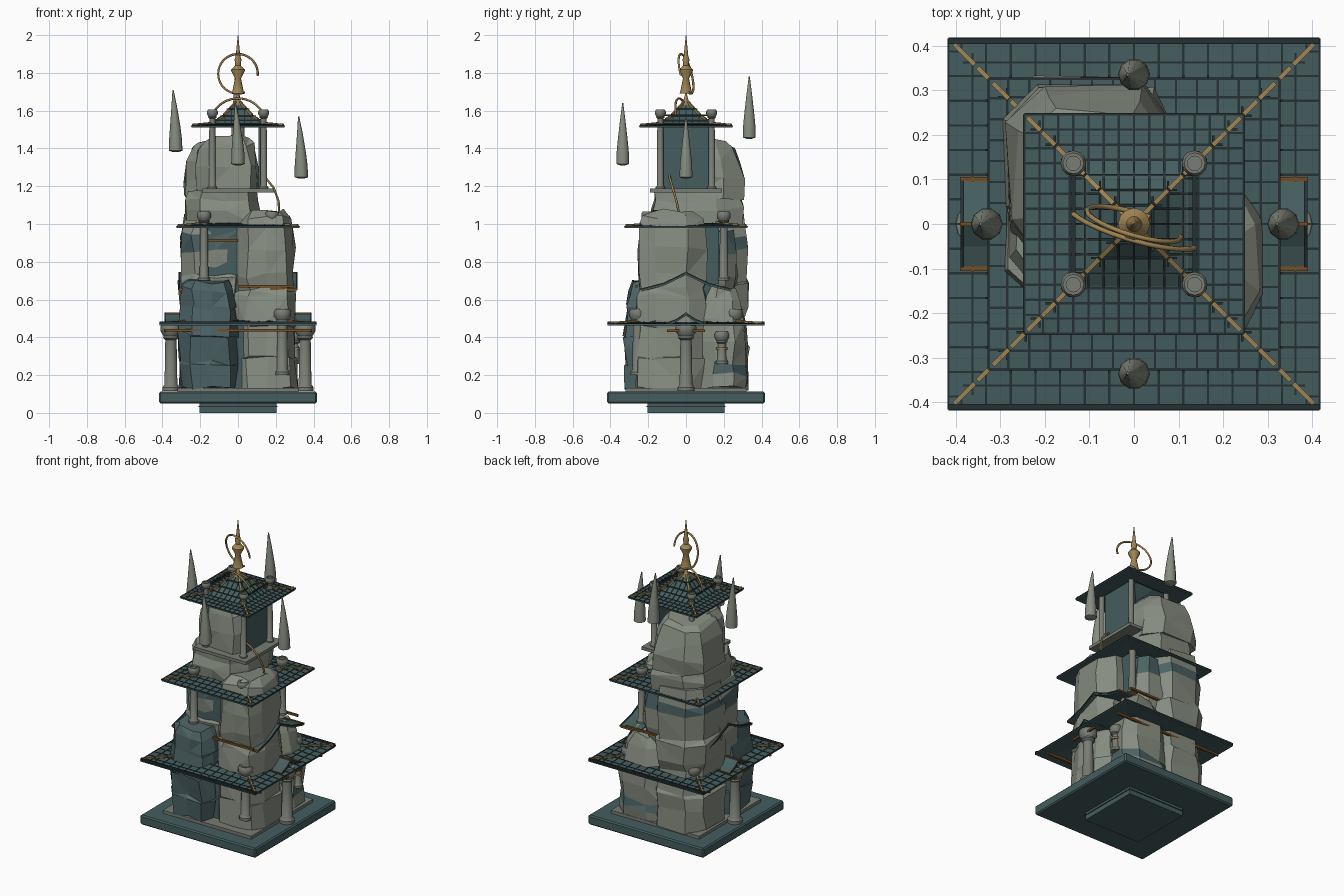
import bpy, bmesh, math, random
from mathutils import Vector, Matrix

random.seed(4)
old = bpy.data.objects.get("Cube")
if old:
    bpy.data.objects.remove(old)


def material(name, rgb):
    m = bpy.data.materials.new(name)
    m.use_nodes = True
    m.diffuse_color = (*rgb, 1)
    m.node_tree.nodes["Principled BSDF"].inputs["Base Color"].default_value = (*rgb, 1)
    return m


STONE = material("pale stone", (.24, .265, .218))
COLUMN = material("grey column stone", (.19, .205, .175))
TEAL = material("teal slate", (.06, .11, .113))
MOSS = material("blue green rock", (.073, .122, .128))
SEAM = material("dark seam", (.018, .031, .033))
GOLD = material("aged gold", (.35, .23, .085))
WOOD = material("orange wood", (.19, .078, .015))


def finish(name, bm, *mats, smooth=False):
    bmesh.ops.recalc_face_normals(bm, faces=bm.faces)
    mesh = bpy.data.meshes.new(name)
    bm.to_mesh(mesh)
    bm.free()
    for m in mats:
        mesh.materials.append(m)
    ob = bpy.data.objects.new(name, mesh)
    bpy.context.collection.objects.link(ob)
    if smooth:
        bpy.ops.object.select_all(action='DESELECT')
        ob.select_set(True)
        bpy.context.view_layer.objects.active = ob
        bpy.ops.object.shade_smooth_by_angle(angle=math.radians(40))
    return ob


def slab(name, half, z0, z1, mat, bevel=0.0):
    bm = bmesh.new()
    size = Matrix.Diagonal((half * 2, half * 2, z1 - z0, 1))
    bmesh.ops.create_cube(bm, size=1, matrix=Matrix.Translation((0, 0, (z0 + z1) / 2)) @ size)
    if bevel:
        bmesh.ops.bevel(bm, geom=bm.edges[:], offset=bevel, segments=1, affect='EDGES')
    return finish(name, bm, mat)


def bars(name, segments, width, mat, height=None):
    """Square rods between pairs of points, gathered in one object."""
    bm = bmesh.new()
    for p, q in segments:
        p, q = Vector(p), Vector(q)
        d = q - p
        frame = d.to_track_quat('X', 'Z').to_matrix().to_4x4()
        size = Matrix.Diagonal((d.length, width, height or width, 1))
        bmesh.ops.create_cube(bm, size=1, matrix=Matrix.Translation((p + q) / 2) @ frame @ size)
    return finish(name, bm, mat)


def loft(bm, rings):
    rows = [[bm.verts.new(p) for p in ring] for ring in rings]
    n = len(rows[0])
    for a, b in zip(rows, rows[1:]):
        for i in range(n):
            bm.faces.new((a[i], a[(i + 1) % n], b[(i + 1) % n], b[i]))
    bm.faces.new(rows[0][::-1])
    bm.faces.new(rows[-1])


def lathe(name, profile, mat, at=(0, 0, 0), sides=12, bend=0.0):
    bm = bmesh.new()
    top = profile[-1][1]
    rings = []
    for r, z in profile:
        rings.append([Vector(at) + Vector((r * math.cos(t) - bend * (z / top) ** 2, r * math.sin(t), z))
                      for t in (math.tau * i / sides for i in range(sides))])
    loft(bm, rings)
    return finish(name, bm, mat, smooth=True)


def column(name, x, y, z0, z1, r):
    h = z1 - z0
    lathe(name, [(r * 1.35, 0), (r * 1.35, r * .6), (r, r), (r * .88, h - r * 2.6), (r * 1.25, h - r * 2.3),
                 (r * 1.15, h - r * 2), (r * 1.6, h - r * 1.3), (r * 1.6, h - r * .5), (r * 1.3, h),
                 (r * .9, h), (r * .9, h - r * .4)], COLUMN, (x, y, z0))


def rock(name, x, y, levels, mat, mossy=(), tilt=0.0):
    """Faceted boulder: x and y are extents, levels are (height, scale), tilt slants the ledges."""
    (x0, x1), (y0, y1) = x, y
    cx, cy, hx, hy = (x0 + x1) / 2, (y0 + y1) / 2, (x1 - x0) / 2, (y1 - y0) / 2
    outline = [(1, -.5), (1, .45), (.6, 1), (-.5, 1), (-1, .6), (-1, -.55), (-.6, -1), (.1, -1), (.75, -1)]
    j = lambda s: random.uniform(-s, s)
    rings = [[(cx + hx * u * s + j(.011), cy + hy * v * s + j(.011), z + j(.014) + (tilt * (u - v) if i else 0))
              for u, v in outline] for i, (z, s) in enumerate(levels)]
    bm = bmesh.new()
    loft(bm, rings)
    for f in bm.faces:
        z = f.calc_center_median().z
        f.material_index = int(any(a < z < b for a, b in mossy))
    bmesh.ops.triangulate(bm, faces=[f for f in bm.faces if len(f.verts) == 4 and random.random() < .5])
    return finish(name, bm, mat, MOSS)


def roof(name, profile, rows, pitch):
    """Square roof; profile lists (half width, height) from eave to centre."""
    bm = bmesh.new()
    square = lambda r, z: [(r, -r, z), (r, r, z), (-r, r, z), (-r, -r, z)]
    under = [(r, z - .01) for r, z in profile[::-1]]
    loft(bm, [square(r, z) for r, z in under + profile])
    finish(name, bm, TEAL)

    def height(r):
        for (ra, za), (rb, zb) in zip(profile, profile[1:]):
            if r >= rb:
                return za + (zb - za) * (ra - r) / (ra - rb)
        return profile[-1][1]

    half, inner = profile[0][0], profile[-1][0]
    stops = [half - (half - inner) * i / rows for i in range(rows + 1)]
    segs = []
    n = int(half / pitch)
    for k in range(4):
        turn = Matrix.Rotation(k * math.pi / 2, 3, 'Z')
        for r in stops[:-1]:
            reach = min(r + .02, half)
            segs.append((turn @ Vector((r, -reach, height(r))), turn @ Vector((r, reach, height(r)))))
        for i in range(-n, n + 1):
            u = i * pitch
            for a, b in zip(stops, stops[1:]):
                if a > abs(u) + .01:
                    b = max(b, abs(u))
                    segs.append((turn @ Vector((a, u, height(a))), turn @ Vector((b, u, height(b)))))
    bars(name + "_tile_seams", segs, .005, SEAM, .005)
    ridges = []
    for sx in (-1, 1):
        for sy in (-1, 1):
            for a, b in zip(stops, stops[1:]):
                m = a + (b - a) * .88
                ridges.append(((sx * a * .97, sy * a * .97, height(a) + .005), (sx * m * .97, sy * m * .97, height(m) + .005)))
    bars(name + "_gold_ridges", ridges, .011, GOLD)


def tube(name, points, radius, mat):
    curve = bpy.data.curves.new(name, 'CURVE')
    curve.dimensions = '3D'
    curve.bevel_depth = radius
    curve.bevel_resolution = 1
    curve.use_fill_caps = True
    s = curve.splines.new('POLY')
    s.points.add(len(points) - 1)
    for p, co in zip(s.points, points):
        p.co = (*co, 1)
    curve.materials.append(mat)
    bpy.context.collection.objects.link(bpy.data.objects.new(name, curve))


def arc(name, z, r, start, end, radius):
    pts = []
    for i in range(33):
        t = math.radians(start + (end - start) * i / 32)
        x, dz = r * math.cos(t), r * math.sin(t)
        pts.append((x, -.28 * x - .25 * dz, z + dz))
    tube(name, pts, radius, GOLD)


def gable(name, side, x0, x1, half, eave, ridge):
    """Small sagging pitched awning running along x."""
    bm = bmesh.new()
    sag = eave + (ridge - eave) * .35
    line = [(-half, eave), (-half * .5, sag), (0, ridge), (half * .5, sag), (half, eave)]
    shape = line + [(y, z - .012) for y, z in line[::-1]]
    loft(bm, [[(side * x, y, z) for y, z in shape] for x in (x0, x1)])
    finish(name, bm, TEAL)
    bars(name + "_trim", [((side * x0, y, z), (side * (x1 + .005), y, z))
                          for y, z in ((-half, eave), (0, ridge), (half, eave))], .01, WOOD)
    bars(name + "_ribs", [((side * x1, *a), (side * x1, *b)) for a, b in zip(line, line[1:])], .008, SEAM)


# Plinth
slab("plinth_foot", .205, 0, .05, TEAL)
slab("plinth_foot_band", .208, .03, .036, SEAM)
slab("plinth", .418, .05, .112, TEAL, .008)
slab("plinth_paving", .32, .11, .132, COLUMN)

# Inner walls behind the rocks, and the open upper chamber's side panel
slab("lower_wall", .23, .13, .48, TEAL)
slab("middle_wall", .175, .46, .99, TEAL)
slab("upper_floor", .19, 1.168, 1.188, COLUMN)
bars("upper_wall_panel", [((.115, -.122, 1.364), (.115, .122, 1.364))], .012, TEAL, .36)

# Rock masses
rock("front_left_boulder", (-.315, .0), (-.33, .02),
     [(.13, .93), (.27, .98), (.275, .94), (.42, .97), (.425, 1), (.56, .92), (.57, .88), (.66, .84), (.705, .72)],
     MOSS, tilt=-.008)
rock("front_right_boulder", (-.025, .31), (-.265, .12),
     [(.13, 1), (.28, .97), (.285, .93), (.45, .92), (.47, .97), (.62, .94), (.66, .86), (.72, .9),
      (.86, .92), (.98, .86), (1.03, .8), (1.06, .58)], STONE, tilt=.006)
rock("back_left_boulder", (-.31, .06), (-.06, .33),
     [(.13, .97), (.25, 1), (.34, 1), (.35, .94), (.5, .9), (.56, .96), (.68, 1), (.7, .95), (.87, .97), (.93, .94), (1.04, .85)],
     STONE, [(.88, .93)], -.01)
rock("back_right_boulder", (-.02, .3), (.08, .325),
     [(.13, 1), (.2, .98), (.25, .95), (.36, 1), (.48, .88), (.6, .75), (.66, .5)], STONE, [(.2, .24)], .01)
rock("left_middle_boulder", (-.31, .03), (-.185, .14),
     [(.42, .85), (.6, .93), (.7, .98), (.72, .95), (.85, .96), (.95, .99), (1.02, .85)], STONE, [(.86, .96)], .008)
rock("back_shoulder_rock", (-.08, .16), (.06, .27), [(.6, .7), (.72, 1), (.85, .95), (.97, .8)], STONE, [(.86, .97)])
rock("upper_base_rock", (-.28, .12), (-.18, .3), [(1, .98), (1.08, 1), (1.13, .95), (1.18, .93)], STONE, tilt=-.004)
rock("upper_back_boulder", (-.29, .1), (-.1, .31),
     [(1.14, .98), (1.24, .98), (1.33, .88), (1.41, .72), (1.44, .55)], STONE, tilt=.008)
rock("upper_front_rock", (-.23, .105), (-.14, .08), [(1.18, 1), (1.3, .98), (1.4, .92), (1.45, .72)], STONE, tilt=.012)

# Tiered roofs
roof("lower_roof", [(.416, .472), (.33, .476), (.2, .492)], 4, .0553)
roof("middle_roof", [(.326, .988), (.26, .992), (.16, 1.006)], 4, .047)
roof("upper_roof", [(.246, 1.52), (.14, 1.53), (.08, 1.568), (.008, 1.645)], 7, .034)
bars("lower_roof_fascia", [((-.416, y, .474), (.416, y, .474)) for y in (-.41, .41)], .012, SEAM, .02)

# Side awnings and beams
for side, word in ((-1, "right"), (1, "left")):
    gable(word + "_lower_awning", side, .24, .385, .1, .475, .527)
    gable(word + "_middle_awning", side, .17, .31, .235, .655, .742)
    column(word + "_gate_column", side * .355, 0, .115, .475, .034)
    bars(word + "_gate_beam", [((side * .385, -.1, .435), (side * .385, .1, .435))], .012, WOOD)
bars("eave_beams", [((-.39, y, .437), (.39, y, .437)) for y in (-.32, .31)], .013, WOOD)
bars("middle_beams", [((0, -.262, .67), (.295, -.262, .67)), ((-.16, -.19, .915), (0, -.19, .915)),
                      ((.02, .265, .68), (.25, .265, .68))], .013, WOOD)

# Columns
for sx in (-1, 1):
    for sy in (-1, 1):
        tag = ("left" if sx > 0 else "right") + ("_back" if sy > 0 else "_front")
        column(tag + "_lower_column", sx * .235, sy * .255, .2, .55, .029)
        column(tag + "_middle_column", sx * .18, sy * .2, .7, 1.065, .023)
        column(tag + "_upper_column", sx * .136, sy * .136, 1.185, 1.605, .018)
bars("upper_tie_rods", [((x, -.136, 1.575), (x, .136, 1.575)) for x in (-.136, .136)], .009, SEAM)

# Side lantern on the rock
column("lantern_post", .3, .19, .26, .43, .024)
lathe("lantern_band", [(.03, 0), (.03, .012)], GOLD, (.3, .19, .335))

# Floating stone spikes
spike = [(.012, 0), (.036, .008), (.034, .07), (.027, .14), (.015, .24), (.003, .33)]
for word, x, y, z in (("right", -.33, 0, 1.38), ("left", .335, 0, 1.24), ("front", 0, -.335, 1.31), ("back", 0, .335, 1.45)):
    lathe(word + "_floating_spike", spike, STONE, (x, y, z), 10, .014)

# Finial, rings and trailing vine
lathe("finial_foot", [(.03, 1.62), (.014, 1.65), (.002, 1.7)], GOLD)
lathe("finial", [(.034, 1.69), (.028, 1.71), (.016, 1.77), (.036, 1.81), (.036, 1.818), (.015, 1.84),
                 (.018, 1.87), (.012, 1.89), (.001, 2)], GOLD)
arc("finial_ring", 1.795, .105, -5, 290, .006)
arc("roof_ring", 1.515, .15, 25, 155, .006)
tube("trailing_vine", [(.1, -.09, 1.27), (.15, -.085, 1.24), (.19, -.07, 1.19), (.215, -.05, 1.12), (.22, -.03, 1.02)], .006, GOLD)
